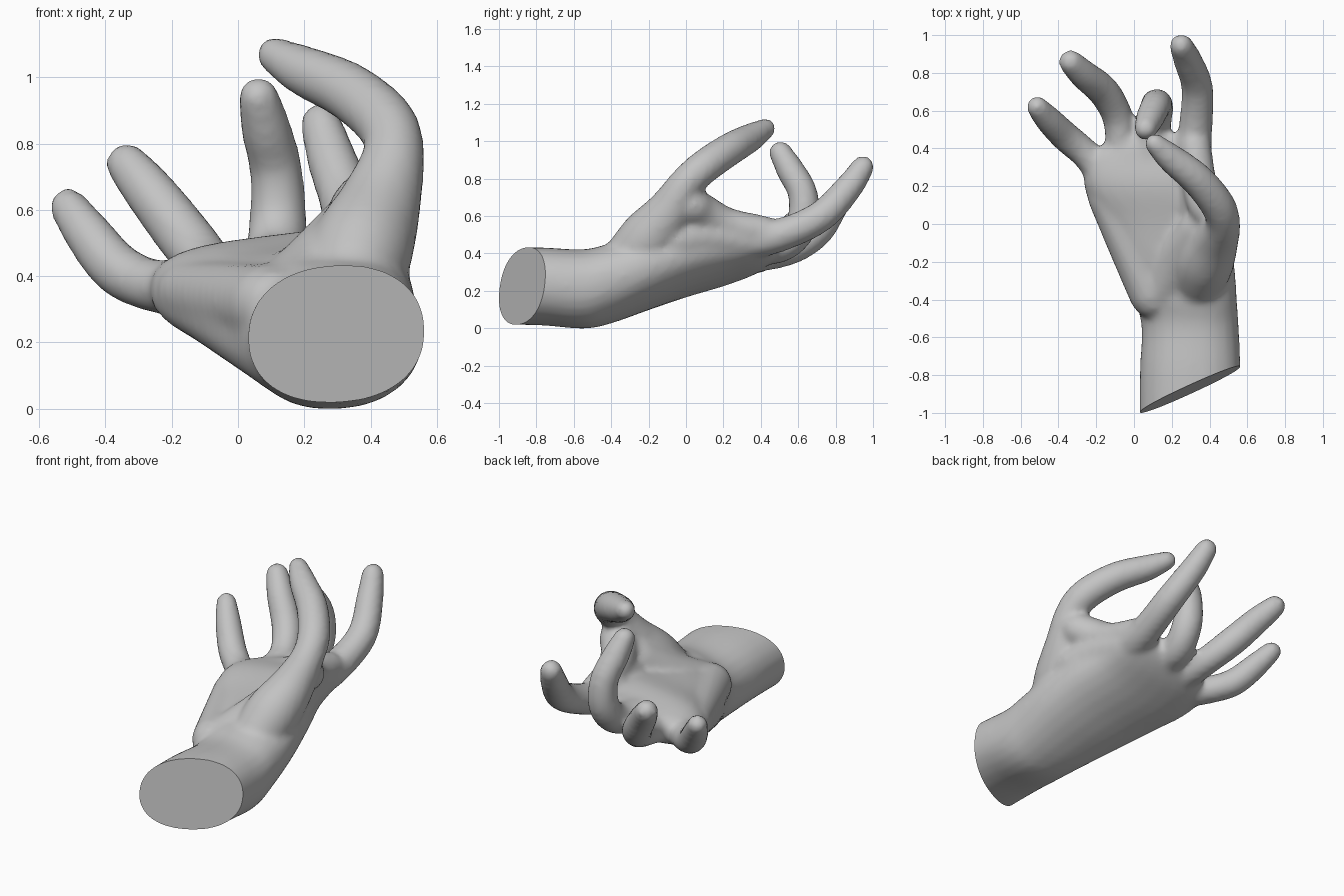
import bpy, bmesh, math
from mathutils import Vector

cube = bpy.data.objects.get("Cube")
if cube:
    bpy.data.objects.remove(cube, do_unlink=True)

SIDES = 24

skin = bpy.data.materials.new("plain_grey")
skin.use_nodes = True
grey = (0.55, 0.55, 0.55, 1.0)
skin.diffuse_color = grey
skin.node_tree.nodes["Principled BSDF"].inputs["Base Color"].default_value = grey

bm = bmesh.new()


def loft(rings):
    """Skin a closed tube over a list of rings of points."""
    loops = [[bm.verts.new(p) for p in ring] for ring in rings]
    faces = [bm.faces.new(loops[0][::-1]), bm.faces.new(loops[-1])]
    for a, b in zip(loops, loops[1:]):
        for i in range(SIDES):
            j = (i + 1) % SIDES
            faces.append(bm.faces.new((a[i], a[j], b[j], b[i])))
    bmesh.ops.recalc_face_normals(bm, faces=faces)


def spline(points, steps=5):
    """Catmull-Rom through tuples of any length."""
    pts = [Vector(p) for p in points]
    pts = [2 * pts[0] - pts[1]] + pts + [2 * pts[-1] - pts[-2]]
    out = []
    for a, b, c, d in zip(pts, pts[1:], pts[2:], pts[3:]):
        for k in range(steps):
            t = k / steps
            out.append(0.5 * (2 * b + (c - a) * t + (2 * a - 5 * b + 4 * c - d) * t * t
                              + (3 * b - a - 3 * c + d) * t ** 3))
    return out + [pts[-2]]


def digit(points):
    """Round tube through (x, y, z, radius), with domed ends."""
    path = spline(points)
    pos = [p.to_3d() for p in path]
    rad = [p[3] for p in path]
    tan = [(pos[min(i + 1, len(pos) - 1)] - pos[max(i - 1, 0)]).normalized()
           for i in range(len(pos))]
    for sign in (-1, 1):
        end = 0 if sign < 0 else -1
        c, t, r = pos[end].copy(), tan[end].copy(), rad[end]
        for ang in (30, 55, 78):
            a = math.radians(ang)
            q, rr = c + t * sign * r * math.sin(a), r * math.cos(a)
            at = 0 if sign < 0 else len(pos)
            pos.insert(at, q), rad.insert(at, rr), tan.insert(at, t)
    side = tan[0].orthogonal().normalized()
    rings = []
    for c, t, r in zip(pos, tan, rad):
        side = (side - t * side.dot(t)).normalized()
        up = t.cross(side)
        rings.append([c + r * (side * math.cos(2 * math.pi * i / SIDES)
                               + up * math.sin(2 * math.pi * i / SIDES))
                      for i in range(SIDES)])
    loft(rings)


def palm_ring(s):
    """Sheared oval across the hand, hollowed on its upper side."""
    y, xl, zl, xr, zr, h, dip = s
    ring = []
    for i in range(SIDES):
        a = 2 * math.pi * i / SIDES
        c = math.copysign(abs(math.cos(a)) ** 0.9, math.cos(a))
        v = math.copysign(abs(math.sin(a)) ** 0.9, math.sin(a))
        if v > 0:
            v *= 1 - dip * (1 - c * c)
        ring.append(Vector(((xl + xr) / 2 + c * (xr - xl) / 2, y,
                            (zl + zr) / 2 + c * (zr - zl) / 2 + v * h)))
    return ring


# Forearm and palm: y, left x, left z, right x, right z, half thickness, hollow
loft([palm_ring(s) for s in spline([
    (-1.20, 0.03, 0.215, 0.57, 0.24, 0.208, 0),
    (-0.80, 0.03, 0.215, 0.565, 0.24, 0.208, 0),
    (-0.55, 0.04, 0.20, 0.555, 0.225, 0.212, 0),
    (-0.40, 0.00, 0.22, 0.545, 0.265, 0.213, 0),
    (-0.20, -0.10, 0.27, 0.53, 0.335, 0.20, 0.12),
    (0.00, -0.185, 0.31, 0.49, 0.40, 0.18, 0.2),
    (0.20, -0.265, 0.355, 0.43, 0.445, 0.165, 0.25),
    (0.36, -0.245, 0.375, 0.405, 0.46, 0.122, 0.25),
    (0.44, -0.13, 0.39, 0.39, 0.48, 0.085, 0.1),
    (0.48, -0.06, 0.40, 0.35, 0.49, 0.05, 0)], 4)])

# Thumb, from heel of the hand to tip
digit([(0.33, -0.33, 0.34, 0.14), (0.375, -0.20, 0.485, 0.155), (0.43, -0.09, 0.625, 0.125),
       (0.47, 0.0, 0.775, 0.093), (0.443, 0.10, 0.868, 0.092), (0.335, 0.235, 0.96, 0.088),
       (0.20, 0.345, 1.022, 0.077), (0.11, 0.425, 1.07, 0.056)])
# Ball of the thumb
digit([(0.15, -0.35, 0.31, 0.135), (0.24, -0.20, 0.39, 0.14), (0.36, -0.03, 0.54, 0.12)])
# Web between thumb and index finger
digit([(0.445, 0.03, 0.66, 0.10), (0.385, 0.10, 0.615, 0.10), (0.345, 0.22, 0.555, 0.093),
       (0.32, 0.42, 0.515, 0.088)])
# Side of the palm below the web
digit([(0.39, -0.05, 0.47, 0.12), (0.355, 0.10, 0.495, 0.115), (0.315, 0.34, 0.47, 0.095)])
# Outer heel of the palm
digit([(0.10, -0.38, 0.315, 0.122), (-0.02, -0.12, 0.33, 0.115), (-0.155, 0.15, 0.355, 0.095)])

# Index finger
digit([(0.295, 0.28, 0.465, 0.11), (0.325, 0.50, 0.50, 0.09), (0.335, 0.72, 0.60, 0.084),
       (0.285, 0.865, 0.75, 0.076), (0.25, 0.945, 0.863, 0.063)])
# Middle finger, curled upward
digit([(0.08, 0.34, 0.42, 0.09), (0.105, 0.52, 0.45, 0.09), (0.12, 0.62, 0.56, 0.087),
       (0.115, 0.625, 0.72, 0.08), (0.085, 0.56, 0.845, 0.076), (0.062, 0.505, 0.942, 0.063)])
# Ring finger
digit([(-0.06, 0.36, 0.385, 0.088), (-0.085, 0.56, 0.425, 0.082), (-0.16, 0.70, 0.52, 0.085),
       (-0.265, 0.79, 0.655, 0.078), (-0.335, 0.858, 0.74, 0.065)])
# Little finger
digit([(-0.15, 0.26, 0.365, 0.09), (-0.26, 0.375, 0.375, 0.08), (-0.365, 0.465, 0.425, 0.08),
       (-0.455, 0.555, 0.533, 0.072), (-0.512, 0.62, 0.612, 0.058)])

# Fuse the parts into one skin
mesh = bpy.data.meshes.new("hand")
bm.to_mesh(mesh)
bm.free()
hand = bpy.data.objects.new("hand", mesh)
bpy.context.collection.objects.link(hand)
fuse = hand.modifiers.new("fuse", 'REMESH')
fuse.mode, fuse.voxel_size = 'VOXEL', 0.018
soften = hand.modifiers.new("soften", 'SMOOTH')
soften.factor, soften.iterations = 0.5, 9
fused = bpy.data.meshes.new_from_object(
    hand.evaluated_get(bpy.context.evaluated_depsgraph_get()))
hand.modifiers.clear()
hand.data = fused

# Flat slanted cut through the forearm
bm = bmesh.new()
bm.from_mesh(fused)
cut = bmesh.ops.bisect_plane(
    bm, geom=bm.verts[:] + bm.edges[:] + bm.faces[:], plane_co=(0.3, -0.875, 0.22),
    plane_no=Vector((0.45, -1.0, 0.12)).normalized(), clear_outer=True)
rim = [e for e in cut["geom_cut"] if isinstance(e, bmesh.types.BMEdge)]
bmesh.ops.edgeloop_fill(bm, edges=rim)
bmesh.ops.recalc_face_normals(bm, faces=bm.faces[:])
low = min(v.co.z for v in bm.verts)
bmesh.ops.translate(bm, vec=(0, 0, -low), verts=bm.verts[:])
bm.to_mesh(fused)
bm.free()

fused.materials.clear()
fused.materials.append(skin)
bpy.ops.object.select_all(action='DESELECT')
hand.select_set(True)
bpy.context.view_layer.objects.active = hand
bpy.ops.object.shade_smooth_by_angle(angle=math.radians(40))
